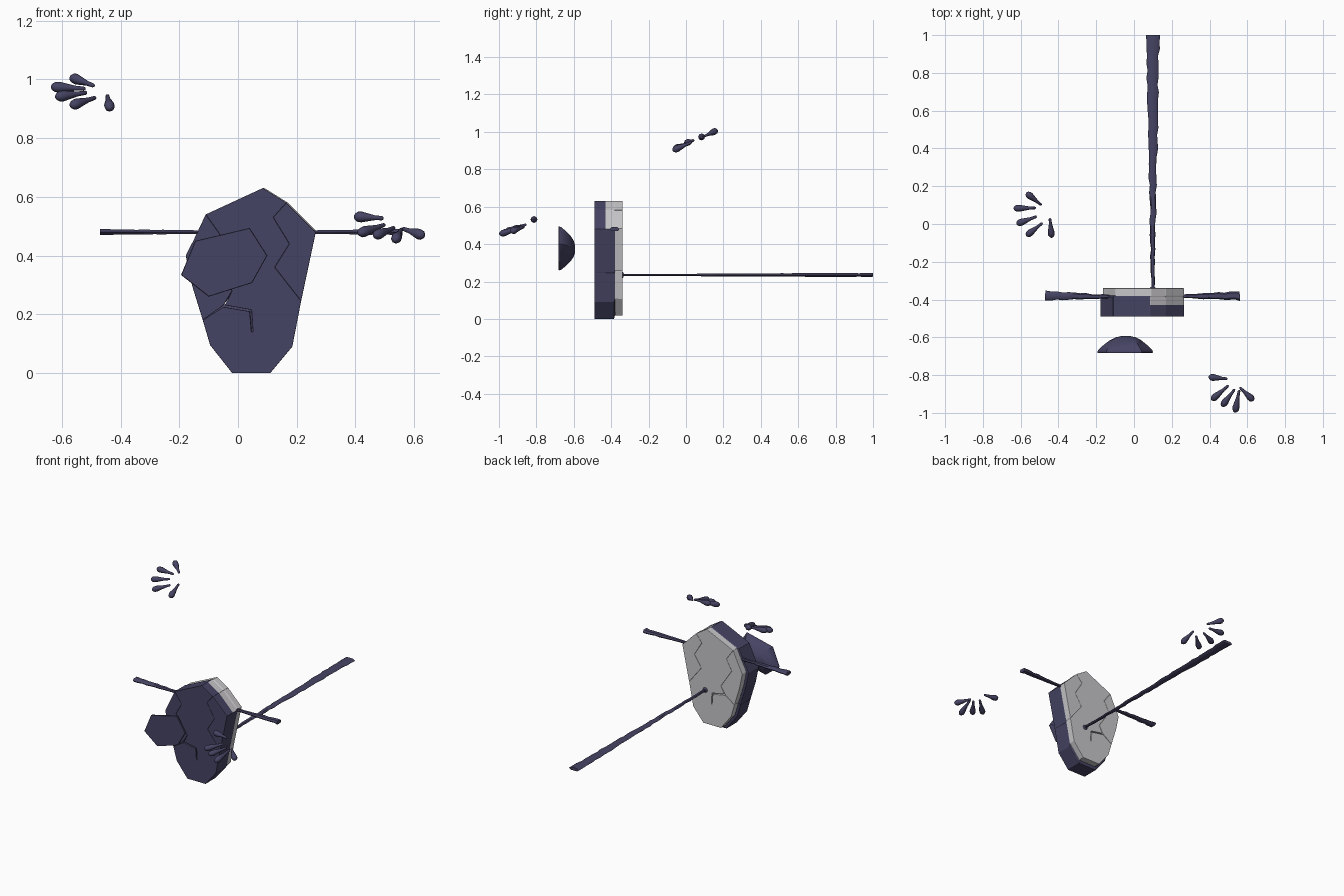
import bpy, bmesh, random
from mathutils import Vector

random.seed(4)
cube = bpy.data.objects.get("Cube")
if cube:
    bpy.data.objects.remove(cube)


def material(name, color):
    m = bpy.data.materials.new(name)
    m.use_nodes = True
    m.diffuse_color = (*color, 1)
    m.node_tree.nodes["Principled BSDF"].inputs["Base Color"].default_value = (*color, 1)
    return m


DARK = material("dark indigo", (0.06, 0.057, 0.125))
PALE = material("pale grey", (0.58, 0.57, 0.59))


def finish(name, bm, angle=0.6, bevel=0):
    bmesh.ops.recalc_face_normals(bm, faces=bm.faces)
    mesh = bpy.data.meshes.new(name)
    bm.to_mesh(mesh)
    bm.free()
    mesh.materials.append(DARK)
    mesh.materials.append(PALE)
    ob = bpy.data.objects.new(name, mesh)
    bpy.context.collection.objects.link(ob)
    bpy.ops.object.select_all(action='DESELECT')
    ob.select_set(True)
    bpy.context.view_layer.objects.active = ob
    if bevel:
        mod = ob.modifiers.new("soft edges", 'BEVEL')
        mod.width = bevel
        mod.segments = 2
        mod.limit_method = 'ANGLE'
    else:
        bpy.ops.object.shade_smooth_by_angle(angle=angle)
    return ob


def loft(bm, rings):
    """Skin a list of point rings and cap both ends."""
    loops = [[bm.verts.new(p) for p in ring] for ring in rings]
    n = len(loops[0])
    for a, b in zip(loops, loops[1:]):
        for i in range(n):
            j = (i + 1) % n
            bm.faces.new((a[i], a[j], b[j], b[i]))
    bm.faces.new(loops[0])
    bm.faces.new(loops[-1])


# Body: broken slab in three pieces, dark shell with a pale back
def slab(name, outline):
    bm = bmesh.new()
    rings = []
    for y, s in ((-.49, 1), (-.43, 1), (-.385, 1), (-.38, .97), (-.34, .97)):
        rings.append([(.26 + (x - .26) * s, y, .63 + (z - .63) * s) for x, z in outline])
    loft(bm, rings)
    for f in bm.faces:
        c = f.calc_center_median()
        upper_right = c.x > .1 and c.z > .5
        if c.y > -.38 or (c.y > -.43 and upper_right):
            f.material_index = 1
    finish(name, bm, bevel=.002)


right_crack = [(.165, .58), (.12, .53), (.175, .44), (.125, .36), (.215, .245)]
left_crack = [(-.12, .18), (-.05, .23), (-.02, .28), (-.1, .4), (-.06, .47), (-.11, .54)]
slit = [(-.05, .225), (.04, .21), (.046, .14), (.051, .14), (.046, .215), (-.045, .231)]

slab("body_main", [(-.095, .095), (-.02, 0), (.11, 0), (.185, .09)]
     + right_crack[::-1] + [(.085, .63)] + left_crack[:1:-1] + slit[::-1] + left_crack[:1])
slab("body_shard_left_side", right_crack + [(.265, .48)])
slab("body_shard_right_side", left_crack + [(-.15, .455), (-.178, .4), (-.157, .3)])

# Head: flat hexagonal face with a domed back
face = [(-.146, .45), (.04, .494), (.1, .4), (.048, .307), (-.1, .26), (-.194, .334)]
mid = sum((Vector(p) for p in face), Vector((0, 0))) / len(face)
bm = bmesh.new()
loft(bm, [[(mid.x + (x - mid.x) * s, y, mid.y + (z - mid.y) * s) for x, z in face]
          for y, s in ((-.682, .985), (-.678, 1), (-.668, .98), (-.64, .78),
                       (-.615, .56), (-.6, .36), (-.594, .18))])
finish("head", bm, angle=.7)


# Limb trails: thin uneven blades that widen outwards
def blade(name, start, end, width, steps):
    a, b = Vector(start), Vector(end)
    d = (b - a).normalized()
    side = d.cross(Vector((0, 0, 1)))
    up = side.cross(d)
    shape = [(1, 0), (.6, .8), (-.6, .8), (-1, 0), (-.6, -.8), (.6, -.8)]
    rings = []
    for i in range(steps + 1):
        t = i / steps
        w = (.008 + (width - .008) * t) * random.uniform(.9, 1.1)
        h = (.007 + .006 * t) * random.uniform(.85, 1.1)
        off = side * random.uniform(-.003, .003)
        rings.append([a.lerp(b, t) + off + side * u * w + up * v * h for u, v in shape])
    bm = bmesh.new()
    loft(bm, rings)
    finish(name, bm, angle=.8)


blade("right_arm", (-.1, -.385, .48), (-.47, -.38, .48), .024, 12)
blade("left_arm", (.23, -.385, .48), (.56, -.38, .48), .024, 12)
blade("tail", (.1, -.36, .235), (.1, 1, .235), .034, 36)

# Socket where the tail meets the back
bm = bmesh.new()
bmesh.ops.create_uvsphere(bm, u_segments=12, v_segments=8, radius=.016)
bmesh.ops.scale(bm, vec=(1, .5, 1), verts=bm.verts)
bmesh.ops.translate(bm, vec=(.1, -.34, .235), verts=bm.verts)
finish("tail_socket", bm)


# Fingers: floating teardrops, thick at the tip
def finger(name, root, tip):
    a, b = Vector(root), Vector(tip)
    curve = bpy.data.curves.new(name, 'CURVE')
    d = b - a
    q = d.to_track_quat('Z', 'Y')
    bm = bmesh.new()
    profile = ((0, .004), (.04, .007), (.3, .0085), (.55, .014),
               (.75, .0185), (.88, .017), (.96, .011), (1, .004))
    corners = [Vector((1, 0, 0)), Vector((.7, .7, 0)), Vector((0, 1, 0)), Vector((-.7, .7, 0))]
    corners += [-c for c in corners]
    loft(bm, [[a + d * t + q @ (c * r) for c in corners] for t, r in profile])
    bpy.data.curves.remove(curve)
    finish(name, bm, angle=1.2)


right_hand = [((-.49, .10, .978), (-.57, .165, 1.008)), ((-.52, .085, .968), (-.637, .083, .975)),
              ((-.515, .04, .955), (-.622, 0, .94)), ((-.485, .005, .938), (-.57, -.063, .91)),
              ((-.445, .03, .945), (-.436, -.072, .9))]
left_hand = [((.495, -.82, .527), (.395, -.81, .533)), ((.5, -.855, .505), (.41, -.932, .475)),
             ((.533, -.875, .495), (.465, -.965, .467)), ((.557, -.88, .49), (.535, -.998, .452)),
             ((.56, -.865, .492), (.633, -.935, .467))]
for side, hand in (("right", right_hand), ("left", left_hand)):
    for i, (root, tip) in enumerate(hand):
        finger(f"{side}_finger_{i + 1}", root, tip)
